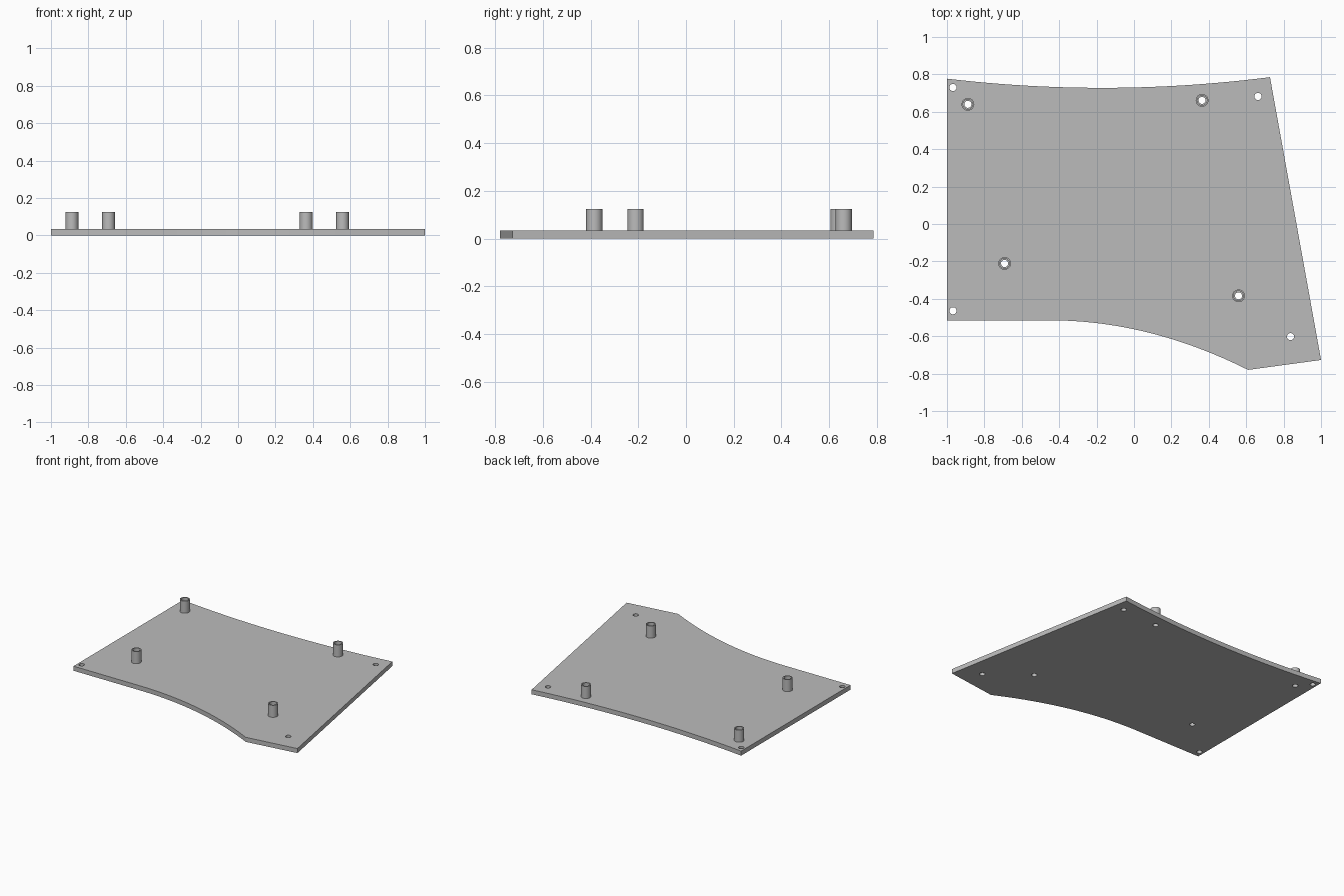
import bpy, bmesh, math
from mathutils import Vector

PLATE_T = 0.034      # plate thickness
POST_TOP = 0.124     # height of the standoff rims
HOLE_R, BORE_R, POST_R = 0.019, 0.026, 0.034
SEGS = 32

cube = bpy.data.objects.get("Cube")
if cube:
    bpy.data.objects.remove(cube, do_unlink=True)

grey = bpy.data.materials.new("mid grey")
grey.use_nodes = True
colour = (0.5, 0.5, 0.5, 1)
grey.diffuse_color = colour
grey.node_tree.nodes["Principled BSDF"].inputs["Base Color"].default_value = colour


def bow(a, control, b, steps=24):
    """Points along a quadratic curve from a to b."""
    a, c, b = Vector(a), Vector(control), Vector(b)
    return [a * (1 - t) ** 2 + c * 2 * t * (1 - t) + b * t * t
            for t in (i / steps for i in range(steps + 1))]


def circle(x, y, r):
    return [Vector((x + r * math.cos(a), y + r * math.sin(a)))
            for a in (math.tau * i / SEGS for i in range(SEGS))]


def slab(name, loops, z0, z1):
    """Extrude an outline with holes between two heights."""
    bm = bmesh.new()
    for loop in loops:
        vs = [bm.verts.new((p.x, p.y, z0)) for p in loop]
        for i, v in enumerate(vs):
            bm.edges.new((vs[i - 1], v))
    bmesh.ops.triangle_fill(bm, edges=bm.edges[:], use_beauty=True, normal=(0, 0, 1))
    ext = bmesh.ops.extrude_face_region(bm, geom=bm.faces[:], use_keep_orig=True)
    top = [g for g in ext["geom"] if isinstance(g, bmesh.types.BMVert)]
    bmesh.ops.translate(bm, verts=top, vec=(0, 0, z1 - z0))
    bmesh.ops.recalc_face_normals(bm, faces=bm.faces[:])
    mesh = bpy.data.meshes.new(name)
    bm.to_mesh(mesh)
    bm.free()
    mesh.materials.append(grey)
    obj = bpy.data.objects.new(name, mesh)
    bpy.context.collection.objects.link(obj)
    bpy.ops.object.select_all(action="DESELECT")
    obj.select_set(True)
    bpy.context.view_layer.objects.active = obj
    bpy.ops.object.shade_smooth_by_angle(angle=math.radians(30))
    return obj


posts = {
    "back_right": (-0.888, 0.64), "back_left": (0.364, 0.661),
    "front_right": (-0.692, -0.211), "front_left": (0.559, -0.384),
}
corner_holes = [(-0.968, 0.73), (0.663, 0.682), (-0.968, -0.464), (0.837, -0.602)]

# Plate with bowed front and back edges, pierced for screws and standoffs
outline = [Vector((-1, -0.515))]
outline += bow((-0.45, -0.515), (0.08, -0.515), (0.61, -0.78))
outline += [Vector((1, -0.727))]
outline += bow((0.727, 0.785), (-0.137, 0.675), (-1, 0.777))
holes = [circle(x, y, HOLE_R) for x, y in corner_holes + list(posts.values())]
slab("plate", [outline] + holes, 0, PLATE_T)

# Hollow standoffs
for corner, (x, y) in posts.items():
    slab(corner + "_standoff", [circle(x, y, POST_R), circle(x, y, BORE_R)],
         PLATE_T, POST_TOP)
